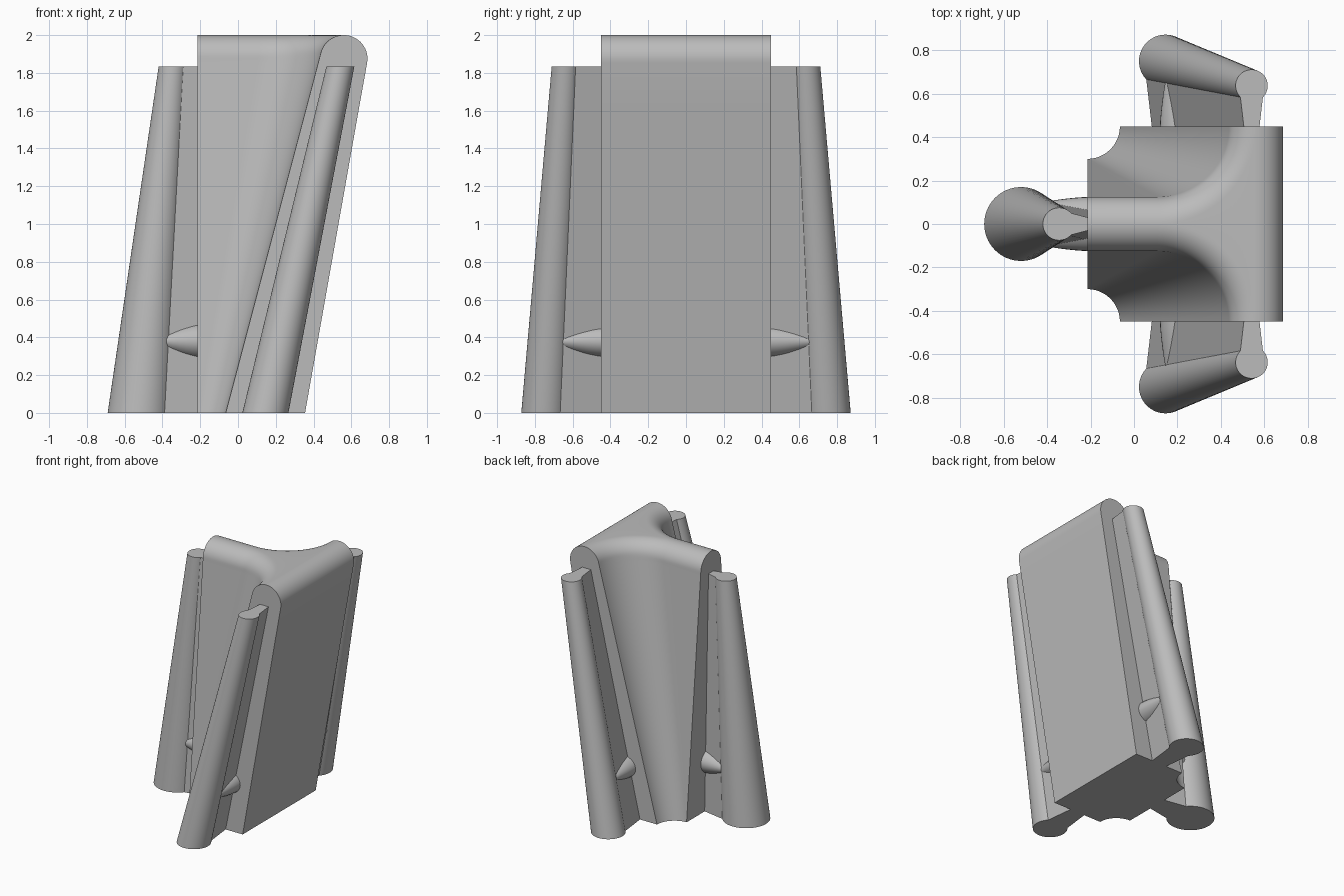
import bpy, bmesh
from math import sin, cos, pi, sqrt
from mathutils import Vector

cube = bpy.data.objects.get("Cube")
if cube:
    bpy.data.objects.remove(cube, do_unlink=True)

grey = bpy.data.materials.new("plain grey")
grey.use_nodes = True
tone = (0.5, 0.5, 0.5, 1)
grey.diffuse_color = tone
bsdf = next(n for n in grey.node_tree.nodes if n.type == "BSDF_PRINCIPLED")
bsdf.inputs["Base Color"].default_value = tone


def loft(name, rings):
    """Skin closed rings of equal length and cap both ends."""
    bm = bmesh.new()
    loops = [[bm.verts.new(p) for p in ring] for ring in rings]
    n = len(loops[0])
    for a, b in zip(loops, loops[1:]):
        for i in range(n):
            j = (i + 1) % n
            bm.faces.new((a[i], a[j], b[j], b[i]))
    bm.faces.new(loops[0])
    bm.faces.new(loops[-1])
    bmesh.ops.remove_doubles(bm, verts=bm.verts, dist=0.0002)
    bmesh.ops.recalc_face_normals(bm, faces=bm.faces)
    mesh = bpy.data.meshes.new(name)
    bm.to_mesh(mesh)
    bm.free()
    mesh.materials.append(grey)
    obj = bpy.data.objects.new(name, mesh)
    bpy.context.collection.objects.link(obj)
    bpy.ops.object.select_all(action="DESELECT")
    obj.select_set(True)
    bpy.context.view_layer.objects.active = obj
    bpy.ops.object.shade_smooth_by_angle(angle=pi / 6)
    return obj


def mix(a, b, t):
    return a + (b - a) * t


# Body: leaning slab and fin, joined by widening concave fillets, rounded top
R, ZC, XC, HALF, FIN = 0.125, 1.875, 0.56, 0.45, -0.215


def round_off(z):
    return sqrt(max(R * R - (z - ZC) ** 2, 0)) + 0.0005


def body_ring(z, steps=24):
    right = mix(0.355, 0.683, z / 1.853) if z < 1.853 else XC + round_off(z)
    left = mix(-0.065, 0.439, z / 1.907) if z < 1.907 else XC - round_off(z)
    h = mix(0.3, 0.1245, z / 1.887) if z < 1.887 else round_off(z)
    r = HALF - h
    side = [(right, HALF)]
    for i in range(steps + 1):
        a = pi / 2 * i / steps
        side.append((left - r + r * cos(a), HALF - r * sin(a)))
    side.append((FIN, h))
    ring = side + [(x, -y) for x, y in reversed(side)]
    return [(x, y, z) for x, y in ring]


levels = [1.853 * i / 8 for i in range(9)]
levels += [ZC + R * sin(pi / 2 * i / 14) for i in range(15)]
loft("body", [body_ring(z) for z in levels])

# Legs: each has a tapered round post, a thin web and a bulging peg
TOP, PEG_Z = 1.835, 0.38


def leg(name, out, side, foot, head, radii, inner, reach, web_out, web_in, peg):
    out, side, up = Vector(out), Vector(side), Vector((0, 0, 1))
    foot, head = Vector((*foot, 0)), Vector((*head, TOP))

    rings = []
    for c, r in zip((foot, head), radii):
        rings.append([c + r * Vector((cos(a), sin(a), 0))
                      for a in (2 * pi * i / 64 for i in range(64))])
    loft(name + "_post", rings)

    rings = []
    for c, far, wo, wi in zip((foot, head), reach, web_out, web_in):
        base = c - out * c.dot(out)
        rings.append([base + out * far + side * wo, base + out * inner + side * wi,
                      base + out * inner - side * wi, base + out * far - side * wo])
    loft(name + "_web", rings)

    axis = foot.lerp(head, PEG_Z / TOP)
    tip = axis.dot(out)
    base = axis - out * tip
    (w0, w1), (t0, t1) = peg
    rings = []
    for i in range(9):
        t = i / 8
        w, h = mix(w0, w1, t ** 1.5), mix(t0, t1, t ** 1.5)
        rings.append([base + out * mix(inner, tip, t) + side * w * cos(a) + up * h * sin(a)
                      for a in (2 * pi * k / 32 for k in range(32))])
    loft(name + "_peg", rings)


leg("fin_leg", (-1, 0, 0), (0, 1, 0), (-0.52, 0), (-0.345, 0), (0.17, 0.075),
    0.205, (0.4, 0.3), (0.11, 0.053), (0.075, 0.028), ((0.125, 0.09), (0.1, 0.02)))

for label, s in (("right", -1), ("left", 1)):
    leg(label + "_leg", (0, s, 0), (1, 0, 0), (0.145, 0.75 * s), (0.542, 0.637 * s),
        (0.122, 0.074), 0.44, (0.68, 0.595), (0.09, 0.053), (0.062, 0.035),
        ((0.108, 0.07), (0.088, 0.025)))
